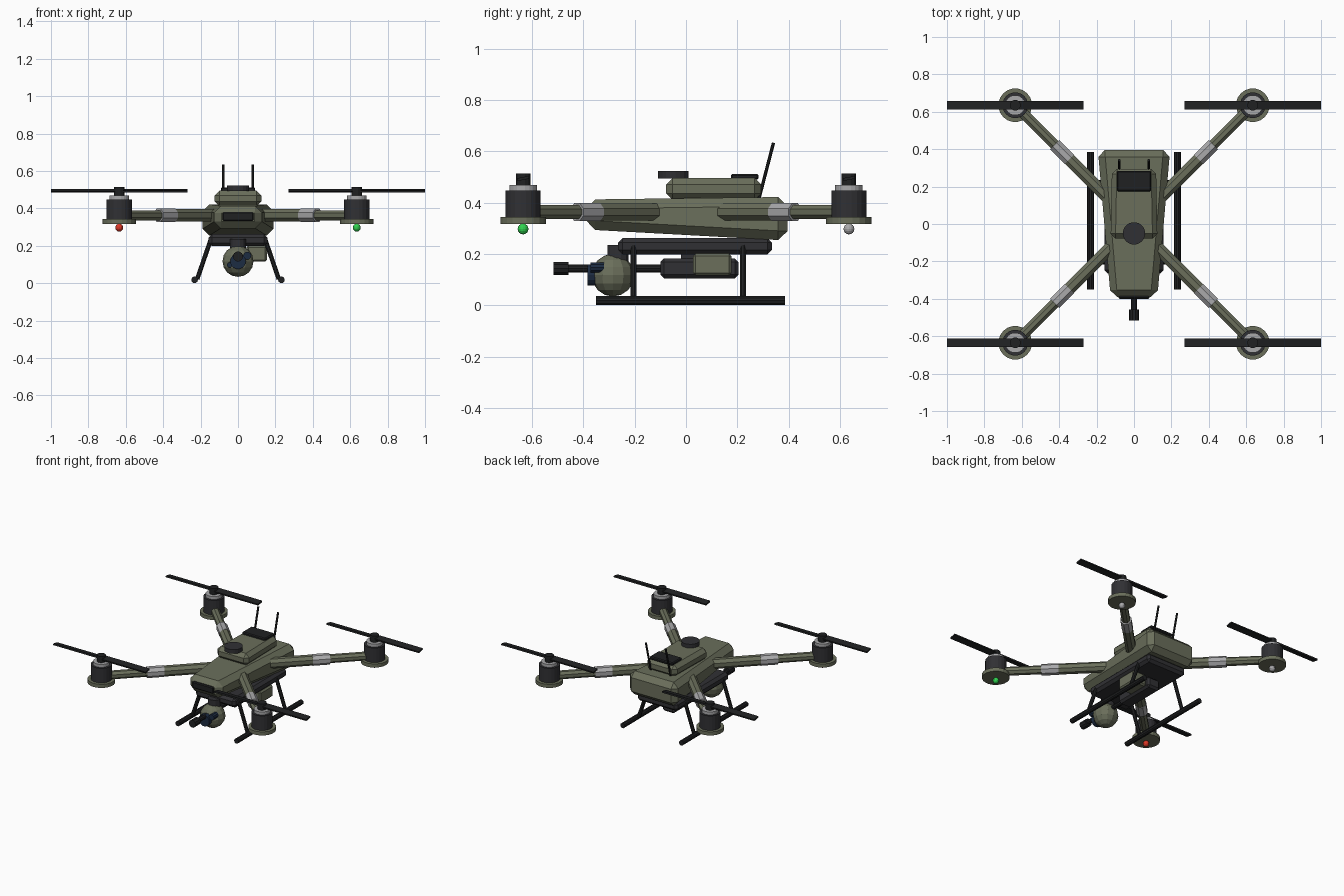
import bpy, bmesh, math
from mathutils import Vector, Matrix

if "Cube" in bpy.data.objects:
    bpy.data.objects.remove(bpy.data.objects["Cube"])

def mat(name, c):
    m = bpy.data.materials.new(name)
    m.diffuse_color = (*c, 1)
    m.use_nodes = True
    m.node_tree.nodes["Principled BSDF"].inputs["Base Color"].default_value = m.diffuse_color
    return m

OLIVE = mat("olive", (0.145, 0.158, 0.105))
DARK = mat("dark", (0.030, 0.030, 0.034))
BLACK = mat("black", (0.014, 0.015, 0.016))
LENS = mat("lens", (0.012, 0.025, 0.055))
GREY = mat("light_grey", (0.40, 0.40, 0.41))
RED = mat("red", (0.75, 0.04, 0.02))
GREEN = mat("green", (0.03, 0.65, 0.08))

def finish(bm, name, material):
    bmesh.ops.recalc_face_normals(bm, faces=bm.faces[:])
    me = bpy.data.meshes.new(name)
    bm.to_mesh(me)
    bm.free()
    ob = bpy.data.objects.new(name, me)
    bpy.context.collection.objects.link(ob)
    if material:
        me.materials.append(material)
    return ob

def block(name, front, back, material, bevel=0.0, x=0.0):
    """Tapered block between two sections: (y, half width, z low, z high)."""
    bm = bmesh.new()
    loops = []
    for y, w, z0, z1 in (front, back):
        loops.append([bm.verts.new((x + sx * w, y, z)) for sx, z in
                      ((-1, z0), (1, z0), (1, z1), (-1, z1))])
    a, b = loops
    bm.faces.new(a)
    bm.faces.new(b[::-1])
    for i in range(4):
        j = (i + 1) % 4
        bm.faces.new((a[i], b[i], b[j], a[j]))
    if bevel:
        bmesh.ops.bevel(bm, geom=bm.edges[:], offset=bevel, segments=1,
                        affect='EDGES', clamp_overlap=True)
    return finish(bm, name, material)

def box(name, y0, y1, w, z0, z1, material, bevel=0.0, x=0.0):
    return block(name, (y0, w, z0, z1), (y1, w, z0, z1), material, bevel, x)

def tube(name, a, b, r, material, sides=12, r2=None):
    """Capped cylinder from a to b, flat side up for even turns."""
    a, b = Vector(a), Vector(b)
    d = b - a
    bm = bmesh.new()
    rot = d.to_track_quat('Z', 'Y').to_matrix().to_4x4()
    m = Matrix.Translation((a + b) / 2) @ rot @ Matrix.Rotation(math.pi / sides, 4, 'Z')
    bmesh.ops.create_cone(bm, cap_ends=True, segments=sides, radius1=r,
                          radius2=r if r2 is None else r2, depth=d.length, matrix=m)
    return finish(bm, name, material)

def ball(name, c, r, material, u=12, v=8):
    bm = bmesh.new()
    bmesh.ops.create_uvsphere(bm, u_segments=u, v_segments=v, radius=r,
                              matrix=Matrix.Translation(c))
    return finish(bm, name, material)

# Fuselage and top module
block("fuselage", (-0.39, 0.125, 0.295, 0.412), (0.395, 0.193, 0.252, 0.422), OLIVE, 0.036)
box("nose_sensor", -0.40, -0.37, 0.083, 0.333, 0.38, BLACK, 0.006)
block("top_module", (-0.078, 0.125, 0.41, 0.496), (0.293, 0.118, 0.41, 0.496), OLIVE, 0.026)
box("top_hatch", 0.175, 0.283, 0.092, 0.49, 0.512, BLACK, 0.006)
tube("gps_puck", (0, -0.05, 0.494), (0, -0.05, 0.523), 0.06, DARK, 20)

# Belly rail
box("belly_battery", -0.265, 0.335, 0.158, 0.198, 0.262, DARK, 0.018)

# Antennas and landing gear on both sides
for s, side in ((-1, "left"), (1, "right")):
    tube(f"antenna_{side}", (s * 0.078, 0.283, 0.41), (s * 0.078, 0.341, 0.633), 0.007, BLACK, 8)
    tube(f"skid_{side}", (s * 0.232, -0.35, 0.018), (s * 0.232, 0.385, 0.018), 0.018, BLACK, 10)
    for y, end in ((-0.205, "front"), (0.222, "rear")):
        tube(f"leg_{end}_{side}", (s * 0.145, y, 0.235), (s * 0.218, y, 0.022), 0.013, BLACK, 8)

# Four arms with motors, propellers and lights
P = 0.635
for sy, end in ((-1, "front"), (1, "rear")):
    for sx, side in ((-1, "left"), (1, "right")):
        tag = f"{end}_{side}"
        at = lambda d, z=0.363: (sx * d, sy * d, z)
        tube(f"arm_inner_{tag}", at(0.115), at(0.37), 0.036, OLIVE, 8)
        tube(f"arm_outer_{tag}", at(0.36), at(P), 0.029, OLIVE, 8)
        tube(f"arm_sleeve_{tag}", at(0.345), at(0.425), 0.038, GREY, 8)
        tube(f"motor_mount_{tag}", at(P, 0.317), at(P, 0.343), 0.09, OLIVE, 20)
        tube(f"motor_{tag}", at(P, 0.343), at(P, 0.447), 0.069, DARK, 20)
        tube(f"motor_ring_{tag}", at(P, 0.445), at(P, 0.468), 0.054, GREY, 20)
        tube(f"propeller_hub_{tag}", at(P, 0.466), at(P, 0.513), 0.029, BLACK, 12)
        light = GREY if sy > 0 else (RED if sx < 0 else GREEN)
        ball(f"light_{tag}", at(P, 0.297), 0.021, light)
        # two pitched blades
        for k in (-1, 1):
            bm = bmesh.new()
            m = (Matrix.Translation(at(P, 0.494)) @ Matrix.Rotation(k * math.radians(11), 4, 'X')
                 @ Matrix.Translation((k * 0.19, 0, 0)) @ Matrix.Diagonal((0.35, 0.046, 0.011, 1)))
            bmesh.ops.create_cube(bm, size=1, matrix=m)
            finish(bm, f"propeller_blade_{tag}_{'inner' if k * sx < 0 else 'outer'}", BLACK)

# Camera ball and lenses
tube("gimbal_neck", (0, -0.265, 0.17), (0, -0.265, 0.235), 0.043, DARK, 12)
ball("camera_ball", (0, -0.285, 0.117), 0.083, OLIVE)
tube("main_lens", (0, -0.33, 0.117), (0, -0.384, 0.117), 0.042, LENS, 14)
tube("second_lens", (0.05, -0.32, 0.147), (0.05, -0.372, 0.147), 0.021, LENS, 10)
tube("third_lens", (-0.045, -0.32, 0.097), (-0.045, -0.368, 0.097), 0.014, LENS, 10)

# Underslung tube assembly
box("payload_body", -0.10, 0.205, 0.05, 0.105, 0.182, DARK, 0.014)
tube("payload_tube", (0, -0.09, 0.143), (0, -0.48, 0.143), 0.016, BLACK, 10)
tube("payload_tip", (0, -0.458, 0.143), (0, -0.517, 0.143), 0.027, BLACK, 10)
box("payload_mount", -0.02, 0.13, 0.03, 0.17, 0.21, DARK)
box("payload_box", 0.028, 0.178, 0.055, 0.115, 0.201, OLIVE, 0.010, x=0.1)
